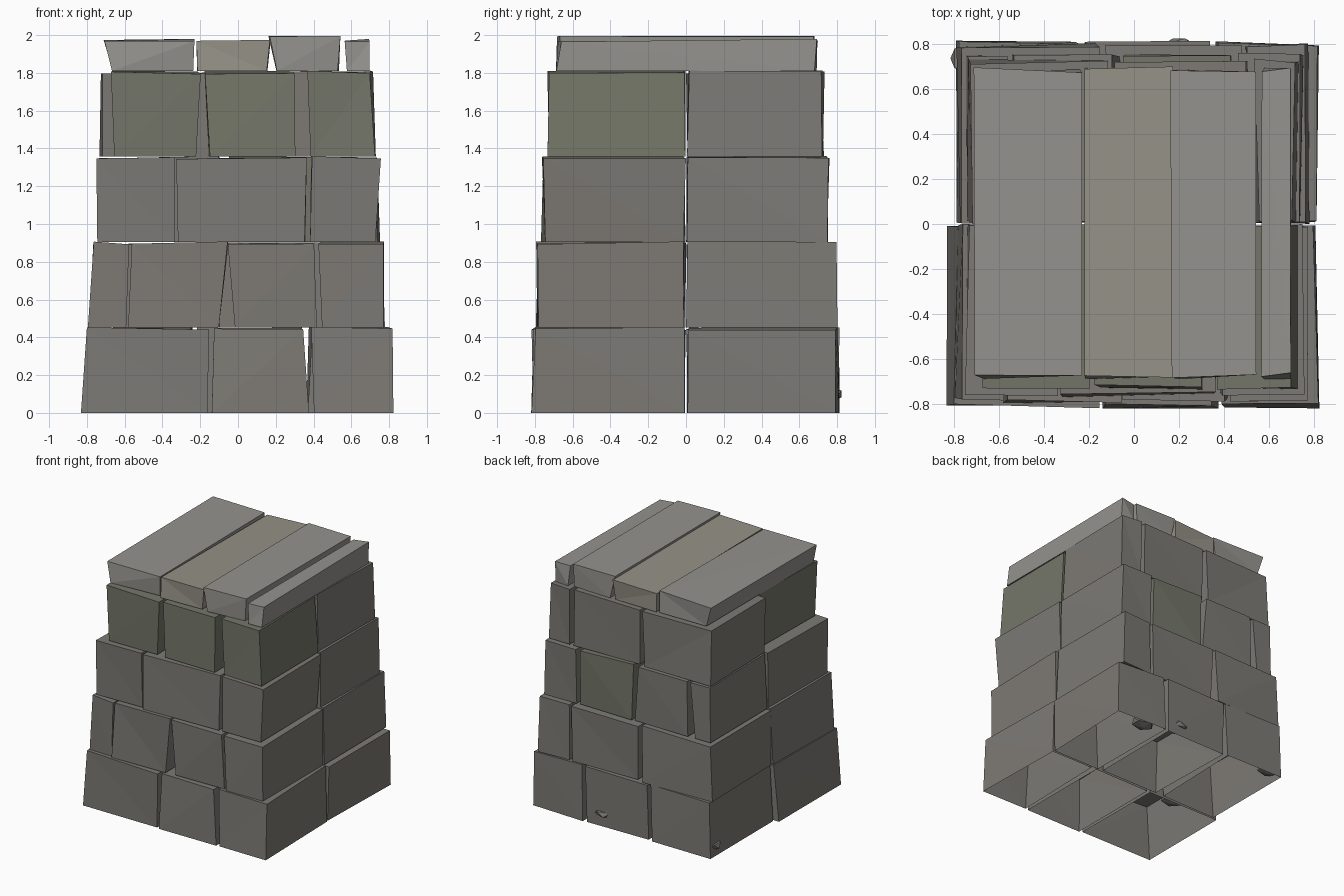
import bpy, bmesh, random
from mathutils import Vector

if "Cube" in bpy.data.objects:
    bpy.data.objects.remove(bpy.data.objects["Cube"])

random.seed(11)


def mat(name, rgb):
    m = bpy.data.materials.new(name)
    m.diffuse_color = (*rgb, 1)
    m.use_nodes = True
    m.node_tree.nodes["Principled BSDF"].inputs["Base Color"].default_value = m.diffuse_color
    return m


STONE = mat("stone", (0.205, 0.195, 0.178))
MOSS = mat("mossy_stone", (0.175, 0.182, 0.14))
SLAB = mat("slab_stone", (0.30, 0.29, 0.27))
TAN = mat("tan_slab", (0.30, 0.285, 0.24))


def block(name, bottom, top, y_in, y_out, z0, z1, m, j=0.026, open_base=False):
    """Rough-hewn block: x ranges at bottom and top, corners nudged inward."""
    r = lambda a: random.uniform(0, a)
    bm = bmesh.new()
    v = []
    for level, (xa, xb) in enumerate((bottom, top)):
        for x, y, sx, sy in ((xa, y_in, 1, 1), (xb, y_in, -1, 1),
                             (xb, y_out, -1, -1), (xa, y_out, 1, -1)):
            # the front and back faces stay close to their measured outlines
            dx = r(0.008) if abs(y) > 0.6 else r(j)
            dy = r(j) if abs(y) > 0.6 else r(0.018)
            dz = -r(0.018) if level else 0
            v.append(bm.verts.new((x + sx * dx, y + sy * dy, (z1 if level else z0) + dz)))
    for f in ((3, 2, 1, 0), (4, 5, 6, 7), (0, 1, 5, 4), (1, 2, 6, 5), (2, 3, 7, 6), (3, 0, 4, 7)):
        if not (open_base and f == (3, 2, 1, 0)):
            bm.faces.new([v[i] for i in f])
    bmesh.ops.triangulate(bm, faces=bm.faces[:])
    me = bpy.data.meshes.new(name)
    bm.to_mesh(me)
    bm.free()
    me.materials.append(m)
    ob = bpy.data.objects.new(name, me)
    bpy.context.collection.objects.link(ob)


# Courses: (z0, z1, front y, back y, front blocks, back blocks)
# Each block is (bottom left, bottom right, top left, top right)
courses = [
    (0.0, 0.455, -0.82, 0.815,
     [(-.835, -.155, -.805, -.15), (-.14, .38, -.13, .35), (.40, .825, .38, .82)],
     [(-.79, -.26, -.78, -.24), (-.23, .33, -.22, .34), (.36, .825, .37, .815)]),
    (0.453, 0.908, -0.797, 0.803,
     [(-.795, -.59, -.765, -.575), (-.585, -.10, -.57, -.05), (-.02, .42, -.06, .41), (.44, .775, .42, .775)],
     [(-.79, -.17, -.77, -.15), (-.12, .47, -.13, .48), (.49, .78, .50, .765)]),
    (0.906, 1.36, -0.77, 0.765,
     [(-.75, -.33, -.75, -.335), (-.325, .36, -.33, .37), (.38, .735, .385, .76)],
     [(-.75, -.60, -.74, -.56), (-.55, -.06, -.54, -.09), (-.04, .44, -.05, .43), (.46, .755, .46, .74)]),
    (1.357, 1.812, -0.737, 0.735,
     [(-.66, -.215, -.68, -.19), (-.155, .31, -.18, .30), (.38, .73, .36, .705)],
     [(-.735, -.13, -.73, -.11), (-.09, .51, -.09, .50), (.535, .735, .53, .72)]),
]
for c, (z0, z1, yf, yb, front, back) in enumerate(courses):
    for side, row, yi, yo in (("front", front, yf, 0.0), ("back", back, 0.0, yb)):
        for i, (a, b, p, q) in enumerate(row):
            mossy = (c == 3 and side == "front") or (c == 2 and side == "back" and i == 2)
            block(f"{side}_block_{c}_{i}", (a, b), (p, q), yi, yo, z0, z1,
                  MOSS if mossy else STONE, open_base=(c == 0))

# Capping slabs running front to back
for i, (a, b, p, q, z, m) in enumerate([
        (-.67, -.235, -.715, -.23, 1.983, SLAB), (-.22, .16, -.225, .175, 1.975, TAN),
        (.20, .535, .16, .55, 2.003, SLAB), (.575, .70, .56, .70, 1.982, SLAB)]):
    block(f"cap_slab_{i}", (a, b), (p, q), -0.69, 0.70, 1.81, z, m, 0.03)

# Flat chips wedged in at the foot
for i, (x, y, z) in enumerate([(.2, .755, .10), (-.725, .735, .08), (.5, .70, .05), (-.48, -.12, .1)]):
    bm = bmesh.new()
    bmesh.ops.create_icosphere(bm, subdivisions=1, radius=0.1)
    for v in bm.verts:
        v.co = Vector((v.co.x, v.co.y * 0.8, v.co.z * 0.4)) + Vector((x, y, z))
    me = bpy.data.meshes.new(f"stone_chip_{i}")
    bm.to_mesh(me)
    bm.free()
    me.materials.append(STONE)
    bpy.context.collection.objects.link(bpy.data.objects.new(f"stone_chip_{i}", me))
